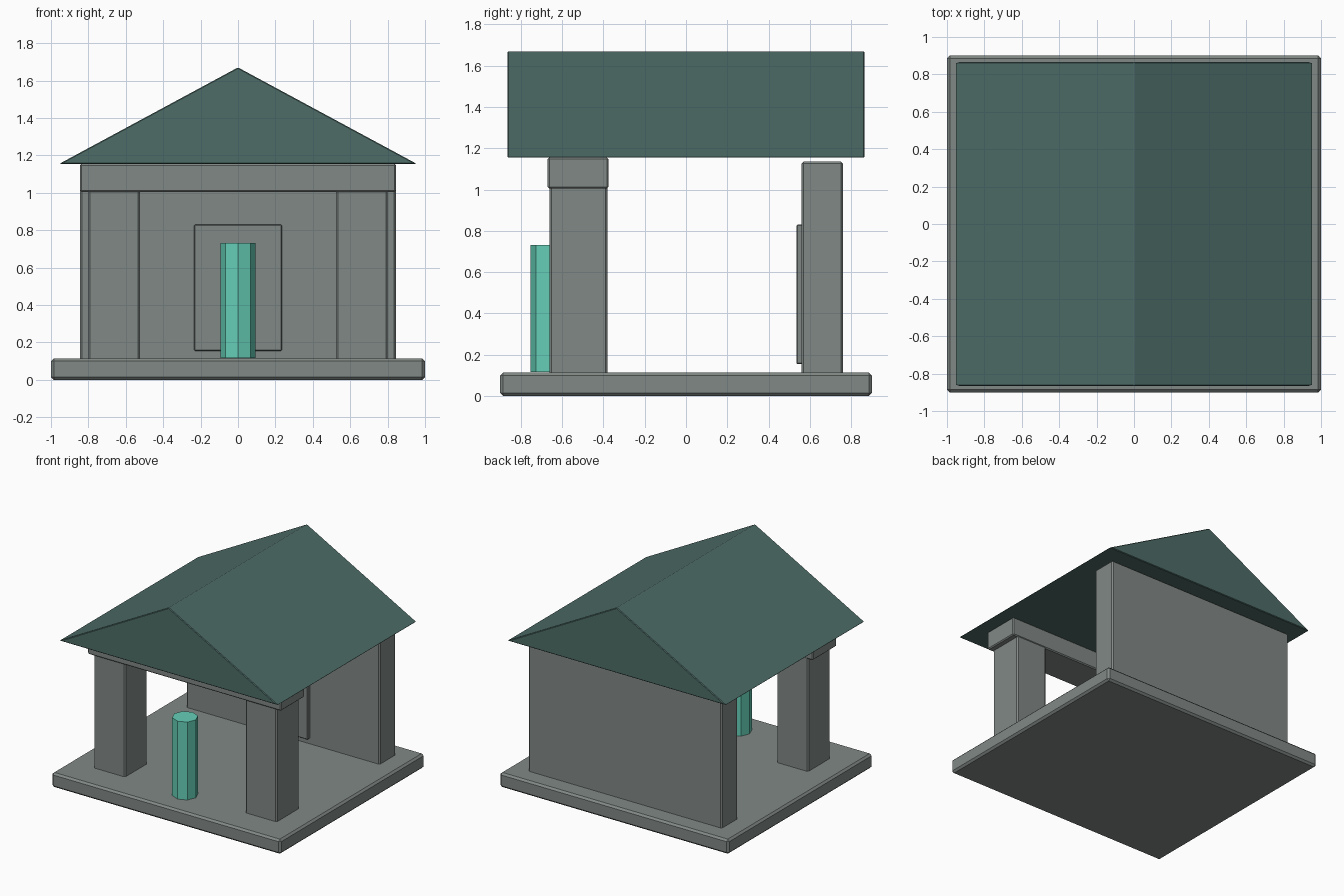
import bpy
import bmesh
from math import tau

cube = bpy.data.objects.get("Cube")
if cube:
    bpy.data.objects.remove(cube, do_unlink=True)


def material(name, colour):
    mat = bpy.data.materials.new(name)
    mat.use_nodes = True
    mat.diffuse_color = (*colour, 1)
    mat.node_tree.nodes["Principled BSDF"].inputs["Base Color"].default_value = (*colour, 1)
    return mat


STONE = material("grey stone", (0.22, 0.25, 0.235))
ROOF = material("dark teal roof", (0.075, 0.15, 0.135))
CRYSTAL = material("bright turquoise", (0.13, 0.62, 0.47))


def finish(name, bm, mat, bevel=0):
    """Turn a bmesh into a flat shaded object with chamfered edges."""
    bmesh.ops.recalc_face_normals(bm, faces=bm.faces)
    mesh = bpy.data.meshes.new(name)
    bm.to_mesh(mesh)
    bm.free()
    mesh.materials.append(mat)
    obj = bpy.data.objects.new(name, mesh)
    bpy.context.collection.objects.link(obj)
    if bevel:
        mod = obj.modifiers.new("chamfer", 'BEVEL')
        mod.width = bevel
        mod.segments = 1
    return obj


def extrude(name, outline, direction, mat, bevel=0):
    """Solid made by sweeping a flat outline along a direction."""
    bm = bmesh.new()
    face = bm.faces.new([bm.verts.new(p) for p in outline])
    grown = bmesh.ops.extrude_face_region(bm, geom=[face], use_keep_orig=True)
    verts = [g for g in grown["geom"] if isinstance(g, bmesh.types.BMVert)]
    bmesh.ops.translate(bm, verts=verts, vec=direction)
    return finish(name, bm, mat, bevel)


def box(name, x, y, z, bevel):
    outline = [(x[0], y[0], z[0]), (x[1], y[0], z[0]),
               (x[1], y[1], z[0]), (x[0], y[1], z[0])]
    return extrude(name, outline, (0, 0, z[1] - z[0]), STONE, bevel)


# Stone platform, back wall and blind door
box("platform", (-1, 1), (-0.9, 0.9), (0, 0.115), 0.015)
box("back_wall", (-0.845, 0.845), (0.56, 0.76), (0.1, 1.135), 0.01)
box("door_panel", (-0.235, 0.235), (0.535, 0.57), (0.155, 0.83), 0.005)

# Front pillars carrying the lintel
box("left_pillar", (0.525, 0.8), (-0.66, -0.38), (0.1, 1.02), 0.01)
box("right_pillar", (-0.8, -0.525), (-0.66, -0.38), (0.1, 1.02), 0.01)
box("lintel", (-0.845, 0.845), (-0.67, -0.375), (1.005, 1.155), 0.008)

# Solid gable roof
extrude("gable_roof", [(-0.955, -0.865, 1.155), (0.955, -0.865, 1.155), (0, -0.865, 1.67)],
        (0, 1.73, 0), ROOF, 0.005)

# Eight-sided post in front
bm = bmesh.new()
bmesh.ops.create_cone(bm, cap_ends=True, segments=8, radius1=0.094, radius2=0.094, depth=0.615)
bmesh.ops.translate(bm, verts=bm.verts, vec=(0, -0.66, 0.425))
corner = max(v.co.x for v in bm.verts)
if corner < 0.093:  # keep a corner facing the front
    from mathutils import Matrix
    bmesh.ops.rotate(bm, verts=bm.verts, cent=(0, -0.66, 0),
                     matrix=Matrix.Rotation(tau / 16, 3, 'Z'))
finish("crystal_post", bm, CRYSTAL)
